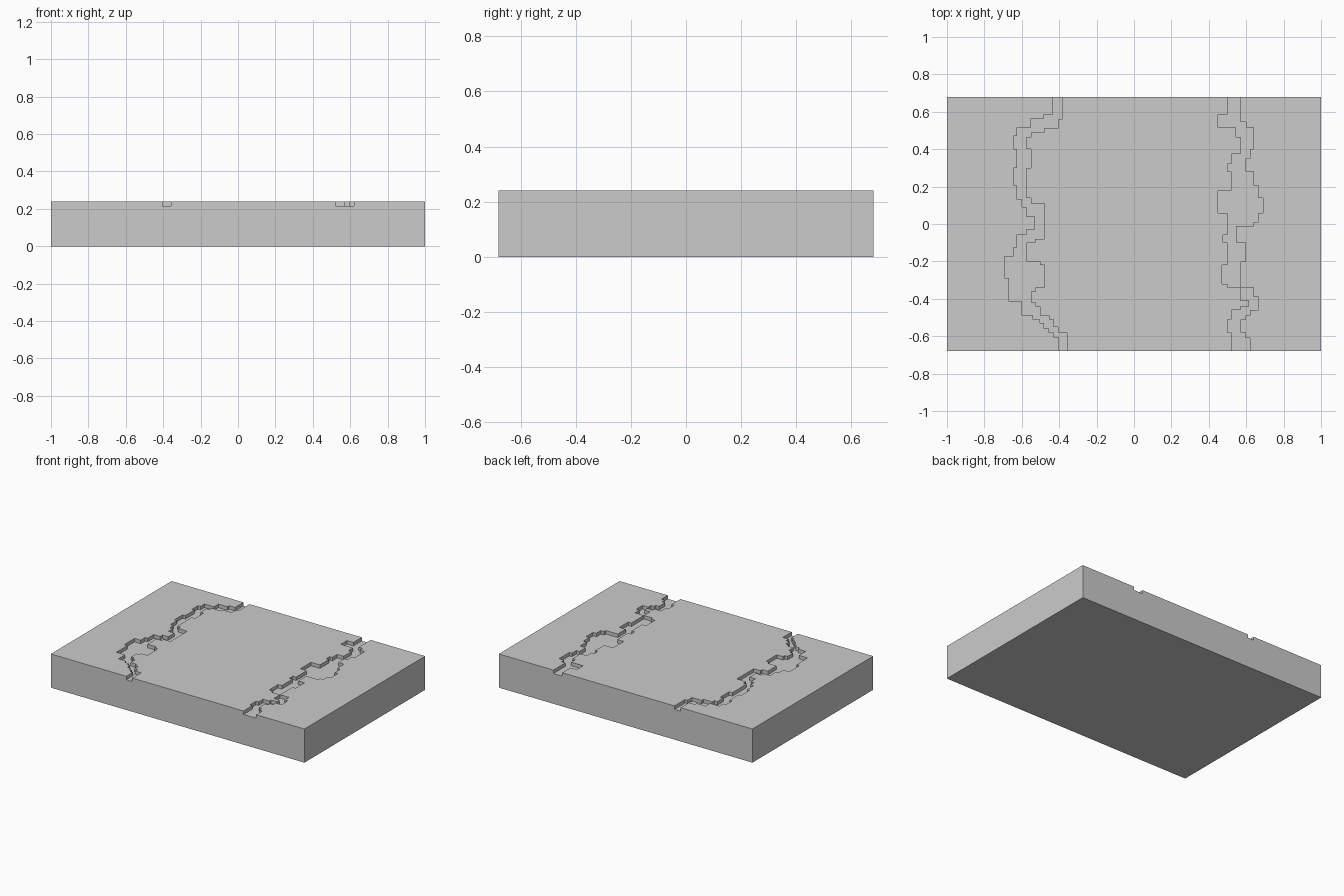
import bpy, bmesh

if "Cube" in bpy.data.objects:
    bpy.data.objects.remove(bpy.data.objects["Cube"])

TOP, FLOOR, HALF_X, HALF_Y = 0.24, 0.215, 1.0, 0.68
END = 0.72  # channels run past both ends of the slab

# Stepped channel banks, back to front: (x, y where this step ends)
left_outer = [(-.433, .585), (-.48, .565), (-.55, .515), (-.625, .47), (-.645, .40),
              (-.625, .30), (-.645, .205), (-.625, .13), (-.60, .09), (-.575, .04),
              (-.53, -.03), (-.575, -.055), (-.625, -.125), (-.645, -.175), (-.693, -.29),
              (-.668, -.415), (-.60, -.49), (-.54, -.51), (-.503, -.53), (-.48, -.56),
              (-.455, -.58), (-.43, -.605), (-.405, -END)]
left_inner = [(-.385, .56), (-.405, .51), (-.48, .49), (-.55, .465), (-.575, .40),
              (-.55, .30), (-.575, .205), (-.575, .14), (-.55, .11), (-.478, -.08),
              (-.53, -.10), (-.575, -.20), (-.503, -.22), (-.478, -.34), (-.527, -.36),
              (-.55, -.42), (-.527, -.44), (-.503, -.49), (-.455, -.51), (-.43, -.55),
              (-.405, -.58), (-.358, -END)]
right_inner = [(.50, .585), (.45, .515), (.545, .465), (.57, .375), (.52, .32),
               (.50, .28), (.52, .18), (.45, .06), (.50, -.06), (.475, -.10),
               (.50, -.22), (.47, -.32), (.50, -.34), (.57, -.41), (.615, -.44),
               (.57, -.46), (.52, -.51), (.50, -.58), (.52, -END)]
right_outer = [(.57, .545), (.60, .515), (.64, .40), (.62, .35), (.595, .28),
               (.64, .205), (.665, .14), (.69, .06), (.665, .01), (.64, -.01),
               (.545, -.10), (.595, -.20), (.57, -.34), (.64, -.39), (.665, -.46),
               (.62, -.49), (.595, -.51), (.57, -.58), (.595, -.61), (.62, -END)]


def prism(name, outline, z0, z1):
    """Extrude a flat outline between two heights."""
    bm = bmesh.new()
    face = bm.faces.new([bm.verts.new((x, y, z0)) for x, y in outline])
    ext = bmesh.ops.extrude_face_region(bm, geom=[face])
    for v in ext["geom"]:
        if isinstance(v, bmesh.types.BMVert):
            v.co.z = z1
    bmesh.ops.recalc_face_normals(bm, faces=bm.faces)
    mesh = bpy.data.meshes.new(name)
    bm.to_mesh(mesh)
    bm.free()
    obj = bpy.data.objects.new(name, mesh)
    bpy.context.collection.objects.link(obj)
    return obj


def steps(bank):
    """Turn step list into a staircase path."""
    path, y0 = [], END
    for x, y1 in bank:
        if path and path[-1][0] == x:
            path.pop()
        else:
            path.append((x, y0))
        path.append((x, y1))
        y0 = y1
    return path


# Slab
slab = prism("slab", [(-HALF_X, -HALF_Y), (HALF_X, -HALF_Y),
                      (HALF_X, HALF_Y), (-HALF_X, HALF_Y)], 0, TOP)

# Two shallow winding channels cut into the top
for name, a, b in (("left_channel_cutter", left_outer, left_inner),
                   ("right_channel_cutter", right_inner, right_outer)):
    cutter = prism(name, steps(a) + steps(b)[::-1], FLOOR, TOP + 0.1)
    cutter.hide_render = True
    cutter.hide_set(True)
    mod = slab.modifiers.new(name, 'BOOLEAN')
    mod.operation = 'DIFFERENCE'
    mod.solver = 'EXACT'
    mod.object = cutter

# Bake the cuts and drop the cutters
bpy.context.view_layer.update()
baked = bpy.data.meshes.new_from_object(slab.evaluated_get(bpy.context.evaluated_depsgraph_get()))
slab.modifiers.clear()
slab.data = baked
for obj in [o for o in bpy.data.objects if o.name.endswith("cutter")]:
    bpy.data.objects.remove(obj)
